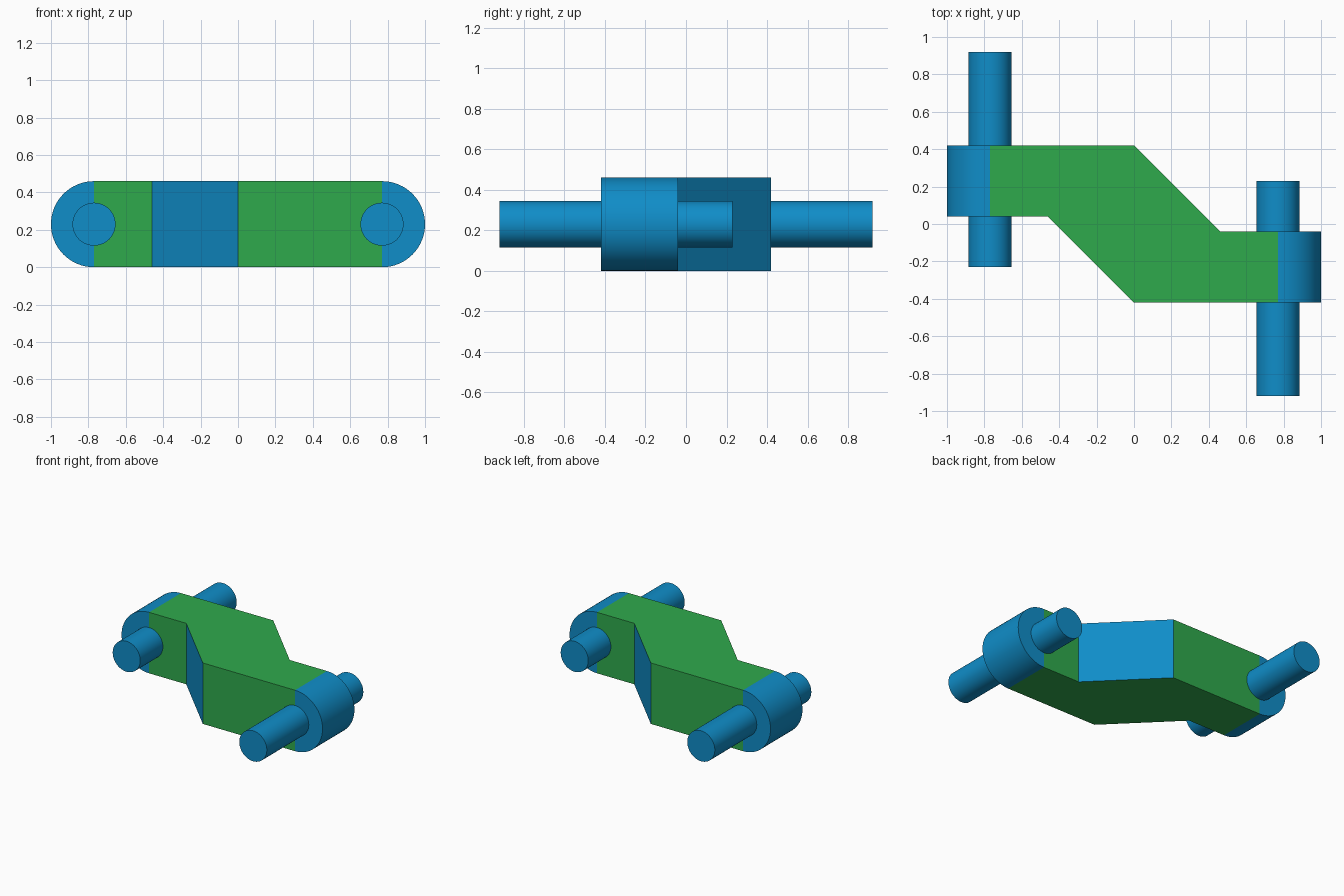
import bpy, bmesh, math
from mathutils import Vector

if "Cube" in bpy.data.objects:
    bpy.data.objects.remove(bpy.data.objects["Cube"])

R, PIN_R, X = 0.23, 0.115, 0.77      # lug radius, pin radius, pin axis offset


def material(name, rgb):
    m = bpy.data.materials.new(name)
    m.diffuse_color = (*rgb, 1)
    m.use_nodes = True
    m.node_tree.nodes["Principled BSDF"].inputs["Base Color"].default_value = m.diffuse_color
    return m


blue = material("blue", (0.005, 0.266, 0.578))
green = material("green", (0.028, 0.40, 0.073))


def prism(name, outline, offset, mats, smooth=False):
    """Extrude a closed planar outline along an offset."""
    bm = bmesh.new()
    face = bm.faces.new([bm.verts.new(p) for p in outline])
    new = bmesh.ops.extrude_face_region(bm, geom=[face])["geom"]
    bmesh.ops.translate(bm, vec=Vector(offset),
                        verts=[v for v in new if isinstance(v, bmesh.types.BMVert)])
    bmesh.ops.recalc_face_normals(bm, faces=bm.faces)
    mesh = bpy.data.meshes.new(name)
    bm.to_mesh(mesh)
    bm.free()
    for m in mats:
        mesh.materials.append(m)
    obj = bpy.data.objects.new(name, mesh)
    bpy.context.collection.objects.link(obj)
    if smooth:
        bpy.ops.object.select_all(action='DESELECT')
        obj.select_set(True)
        bpy.context.view_layer.objects.active = obj
        bpy.ops.object.shade_smooth_by_angle(angle=math.radians(30))
    return obj


def arc(x, y, r, start, sweep, n):
    """Points of an arc in the xz plane around a pin axis."""
    return [(x + r * math.cos(start + sweep * i / n), y,
             R + r * math.sin(start + sweep * i / n)) for i in range(n + 1)]


# Offset crank body: half an outline, repeated by a half turn
half = [(-X, 0.04), (-X, 0.42), (0, 0.42), (0.46, -0.04)]
outline = [(x, y, 0) for x, y in half + [(-x, -y) for x, y in half]]
body = prism("offset_body", outline, (0, 0, 2 * R), [green, blue])
for f in body.data.polygons:          # slanted side faces are blue
    f.material_index = int(abs(f.normal.x) > 0.3 and abs(f.normal.y) > 0.3)

# Rounded lugs and through pins at both ends
for side, s in (("left", -1), ("right", 1)):
    prism(side + "_lug", arc(s * X, -s * 0.04, R, -math.pi / 2, s * math.pi, 32),
          (0, -s * 0.38, 0), [blue], True)
    prism(side + "_pin", arc(s * X, s * 0.23, PIN_R, 0, 2 * math.pi, 48)[:-1],
          (0, -s * 1.15, 0), [blue], True)
